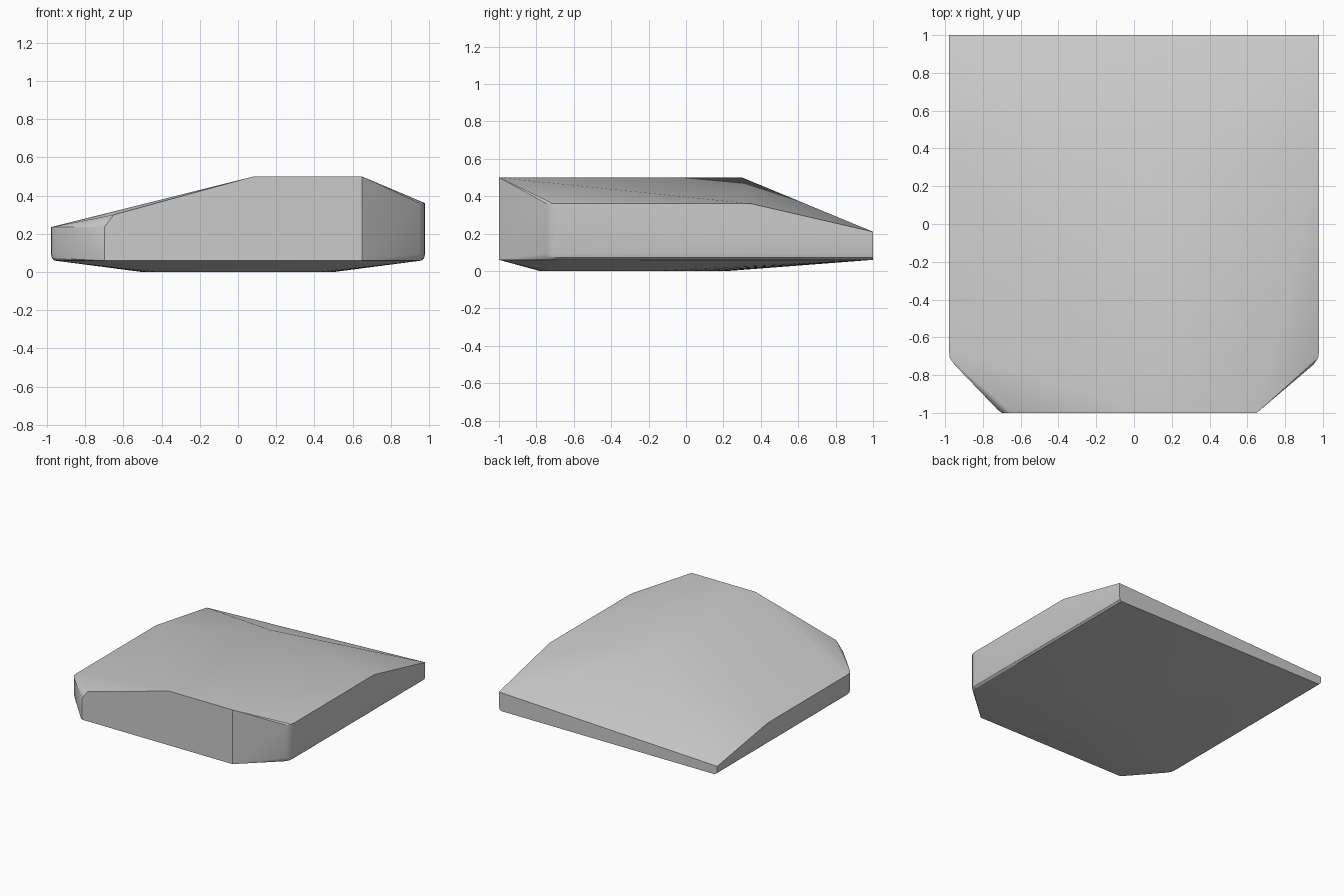
import bpy, bmesh, math

cube = bpy.data.objects.get("Cube")
if cube:
    bpy.data.objects.remove(cube, do_unlink=True)

# Plain grey material
grey = bpy.data.materials.new("light_grey")
grey.use_nodes = True
colour = (0.6, 0.6, 0.6, 1)
grey.diffuse_color = colour
grey.node_tree.nodes["Principled BSDF"].inputs["Base Color"].default_value = colour

# Outline of the slab with the height of its upper edge (x, y, z)
HIGH, LOW = 0.36, 0.235
outline = [
    (0.65, -1, 0.5), (0.95, -0.745, HIGH), (0.975, -0.71, HIGH), (0.98, -0.67, HIGH),
    (0.98, 0.35, HIGH), (0.98, 1, 0.21), (-0.98, 1, 0.13), (-0.98, 0.35, LOW),
    (-0.98, -0.67, LOW), (-0.975, -0.71, LOW), (-0.95, -0.745, LOW),
    (-0.72, -0.985, LOW), (-0.7, -1, LOW), (-0.65, -1, 0.3), (0.08, -1, 0.5),
]
peak = (0.08, 0.3, 0.5)

# Rounded lower rim: (inset on the sides, height)
rim = [(0.0, 0.095), (0.006, 0.072), (0.02, 0.06)]

points = list(outline) + [peak]
for x, y, z in outline:
    if z == 0.3:
        continue
    for inset, height in rim:
        side = math.copysign(inset, x) if abs(x) > 0.9 else 0
        points.append((x - side, y, height))

# Shallow round belly underneath
SEGMENTS, RADIUS = 32, 0.5
for i in range(SEGMENTS):
    a = math.tau * i / SEGMENTS
    points.append((RADIUS * math.cos(a), RADIUS * math.sin(a) - 0.28, 0))

# Wrap the points in a convex shell
bm = bmesh.new()
for p in points:
    bm.verts.new(p)
hull = bmesh.ops.convex_hull(bm, input=bm.verts)
loose = [v for v in bm.verts if not v.link_faces]
bmesh.ops.delete(bm, geom=loose, context='VERTS')
bmesh.ops.dissolve_limit(bm, angle_limit=math.radians(0.3), verts=bm.verts, edges=bm.edges)
bmesh.ops.recalc_face_normals(bm, faces=bm.faces)

mesh = bpy.data.meshes.new("faceted_slab")
bm.to_mesh(mesh)
bm.free()
mesh.materials.append(grey)
slab = bpy.data.objects.new("faceted_slab", mesh)
bpy.context.collection.objects.link(slab)

# Soft shading with sharp wall edges
bpy.ops.object.select_all(action='DESELECT')
slab.select_set(True)
bpy.context.view_layer.objects.active = slab
bpy.ops.object.shade_smooth_by_angle(angle=math.radians(30))
